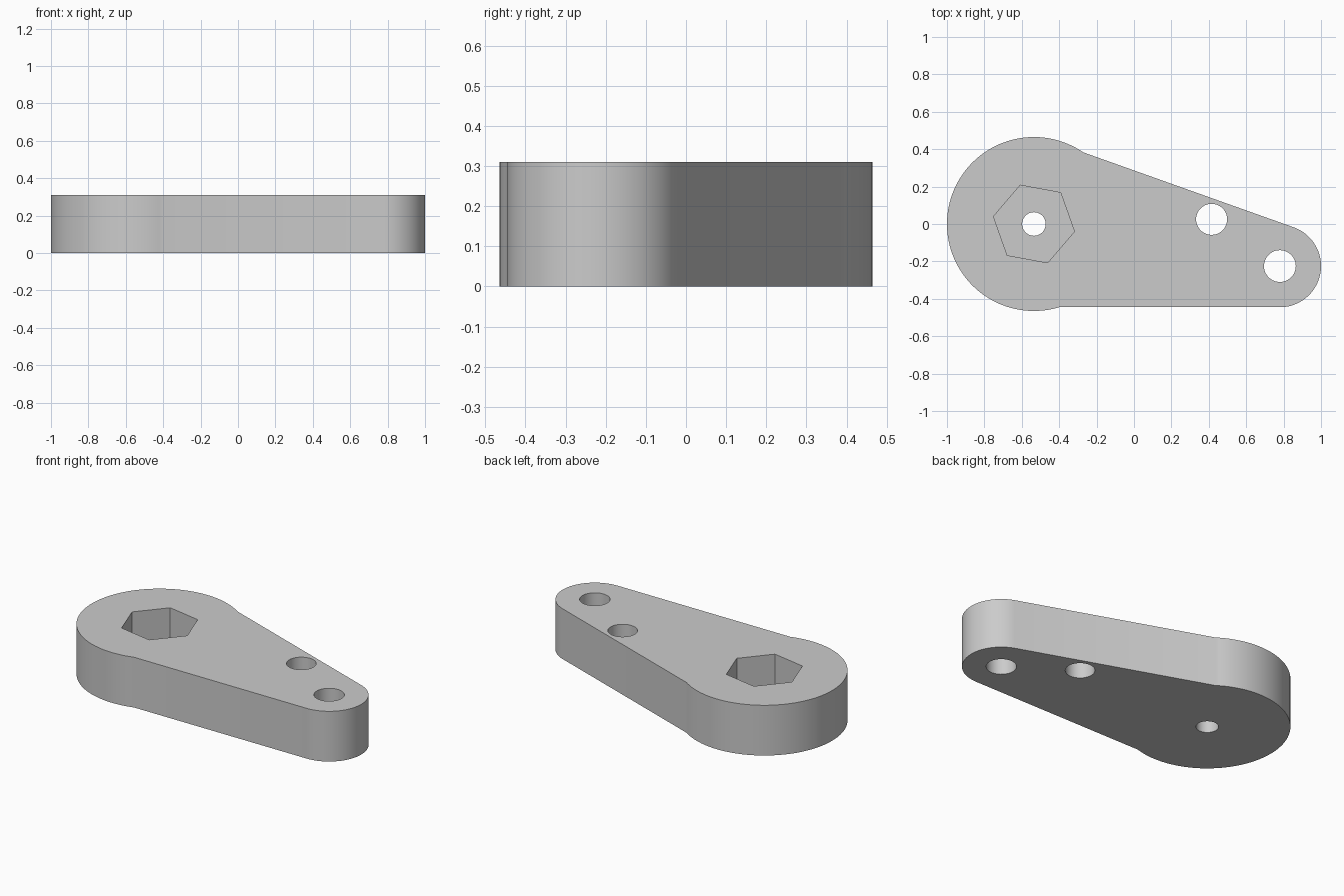
import bpy
import bmesh
from math import radians, cos, sin

cube = bpy.data.objects.get("Cube")
if cube:
    bpy.data.objects.remove(cube, do_unlink=True)

HEIGHT = 0.31
POCKET_FLOOR = 0.08
HUB = (-0.535, 0.0)
TIP = (0.78, -0.225)
HUB_RADIUS = 0.465
TIP_RADIUS = 0.22


def arc(center, radius, start, end, steps):
    """Points along an arc, angles in degrees."""
    angles = [radians(start + (end - start) * i / steps) for i in range(steps + 1)]
    return [(center[0] + radius * cos(a), center[1] + radius * sin(a)) for a in angles]


def prism(name, outline, bottom, top):
    """Closed outline extruded straight up."""
    bm = bmesh.new()
    base = bm.faces.new([bm.verts.new((x, y, bottom)) for x, y in outline])
    raised = bmesh.ops.extrude_face_region(bm, geom=[base])["geom"]
    verts = [v for v in raised if isinstance(v, bmesh.types.BMVert)]
    bmesh.ops.translate(bm, verts=verts, vec=(0, 0, top - bottom))
    bmesh.ops.recalc_face_normals(bm, faces=bm.faces)
    mesh = bpy.data.meshes.new(name)
    bm.to_mesh(mesh)
    bm.free()
    obj = bpy.data.objects.new(name, mesh)
    bpy.context.collection.objects.link(obj)
    return obj


def cut(target, cutter):
    """Subtract the cutter and remove it."""
    cutter.hide_render = True
    mod = target.modifiers.new("cut", "BOOLEAN")
    mod.operation = "DIFFERENCE"
    mod.solver = "EXACT"
    mod.object = cutter
    bpy.ops.object.modifier_apply(modifier=mod.name)
    bpy.data.objects.remove(cutter, do_unlink=True)


# Plain grey material
grey = bpy.data.materials.new("plain_grey")
grey.use_nodes = True
colour = (0.6, 0.6, 0.6, 1)
grey.diffuse_color = colour
grey.node_tree.nodes["Principled BSDF"].inputs["Base Color"].default_value = colour

# Arm: large round hub joined to a small round tip by straight sides
outline = arc(HUB, HUB_RADIUS, 55.5, 286.9, 80) + arc(TIP, TIP_RADIUS, -90, 70.3, 48)
arm = prism("lever_arm", outline, 0, HEIGHT)
arm.data.materials.append(grey)
bpy.ops.object.select_all(action="DESELECT")
arm.select_set(True)
bpy.context.view_layer.objects.active = arm

# Hexagonal nut pocket, open at the top
hexagon = arc(HUB, 0.22, -10.5, 289.5, 5)
cut(arm, prism("pocket_cutter", hexagon, POCKET_FLOOR, HEIGHT + 0.1))

# Round through holes: hub bolt and two pin holes
for center, radius in ((HUB, 0.063), ((0.415, 0.025), 0.083), (TIP, 0.085)):
    circle = arc(center, radius, 0, 360, 48)[:-1]
    cut(arm, prism("hole_cutter", circle, -0.1, HEIGHT + 0.1))

bpy.ops.object.shade_smooth_by_angle(angle=radians(25))
